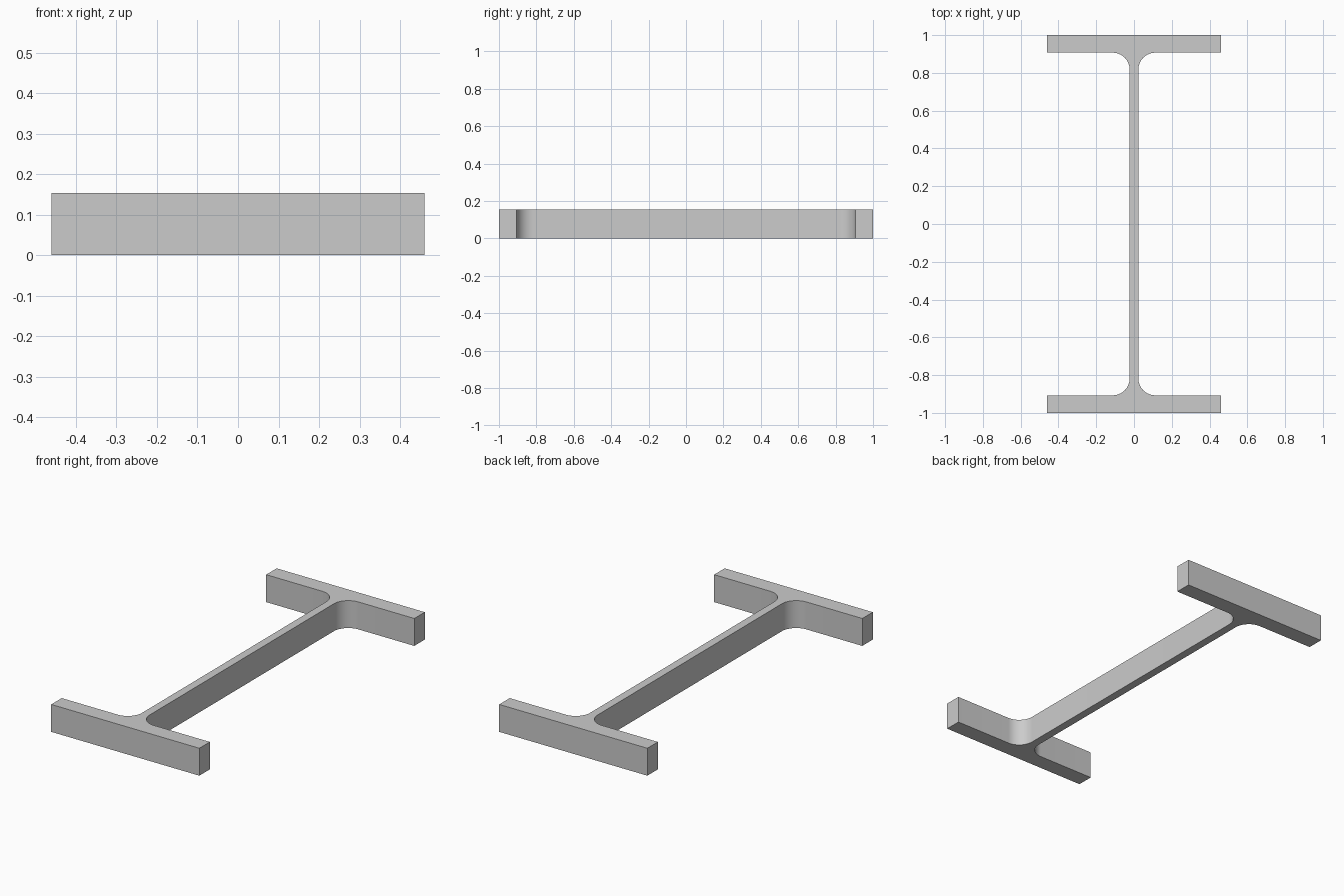
import bpy, bmesh
from math import cos, sin, pi

cube = bpy.data.objects.get("Cube")
if cube:
    bpy.data.objects.remove(cube, do_unlink=True)

HALF_W, HALF_L, HEIGHT = 0.46, 1.0, 0.154
FLANGE_Y, WEB_X, RADIUS, STEPS = 0.907, 0.023, 0.09, 16

steel = bpy.data.materials.new("steel grey")
steel.use_nodes = True
colour = (0.6, 0.6, 0.6, 1)
steel.diffuse_color = colour
steel.node_tree.nodes["Principled BSDF"].inputs["Base Color"].default_value = colour

# Quarter of the I profile: flange corner, flange underside, root fillet down to the web
cx, cy = WEB_X + RADIUS, FLANGE_Y - RADIUS
quarter = [(HALF_W, HALF_L), (HALF_W, FLANGE_Y)]
for i in range(STEPS + 1):
    a = pi / 2 * (1 + i / STEPS)
    quarter.append((cx + RADIUS * cos(a), cy + RADIUS * sin(a)))

# Mirror the quarter into the full closed outline
right = quarter + [(x, -y) for x, y in reversed(quarter)]
outline = right + [(-x, y) for x, y in reversed(right)]

# Extrude the outline into the beam
bm = bmesh.new()
base = bm.faces.new([bm.verts.new((x, y, 0)) for x, y in outline])
top = bmesh.ops.extrude_face_region(bm, geom=[base], use_keep_orig=True)
for v in top["geom"]:
    if isinstance(v, bmesh.types.BMVert):
        v.co.z = HEIGHT
bmesh.ops.recalc_face_normals(bm, faces=bm.faces)
mesh = bpy.data.meshes.new("i_beam")
bm.to_mesh(mesh)
bm.free()
mesh.materials.append(steel)

beam = bpy.data.objects.new("i_beam", mesh)
bpy.context.collection.objects.link(beam)
bpy.context.view_layer.objects.active = beam
beam.select_set(True)
bpy.ops.object.shade_smooth_by_angle(angle=pi / 6)
